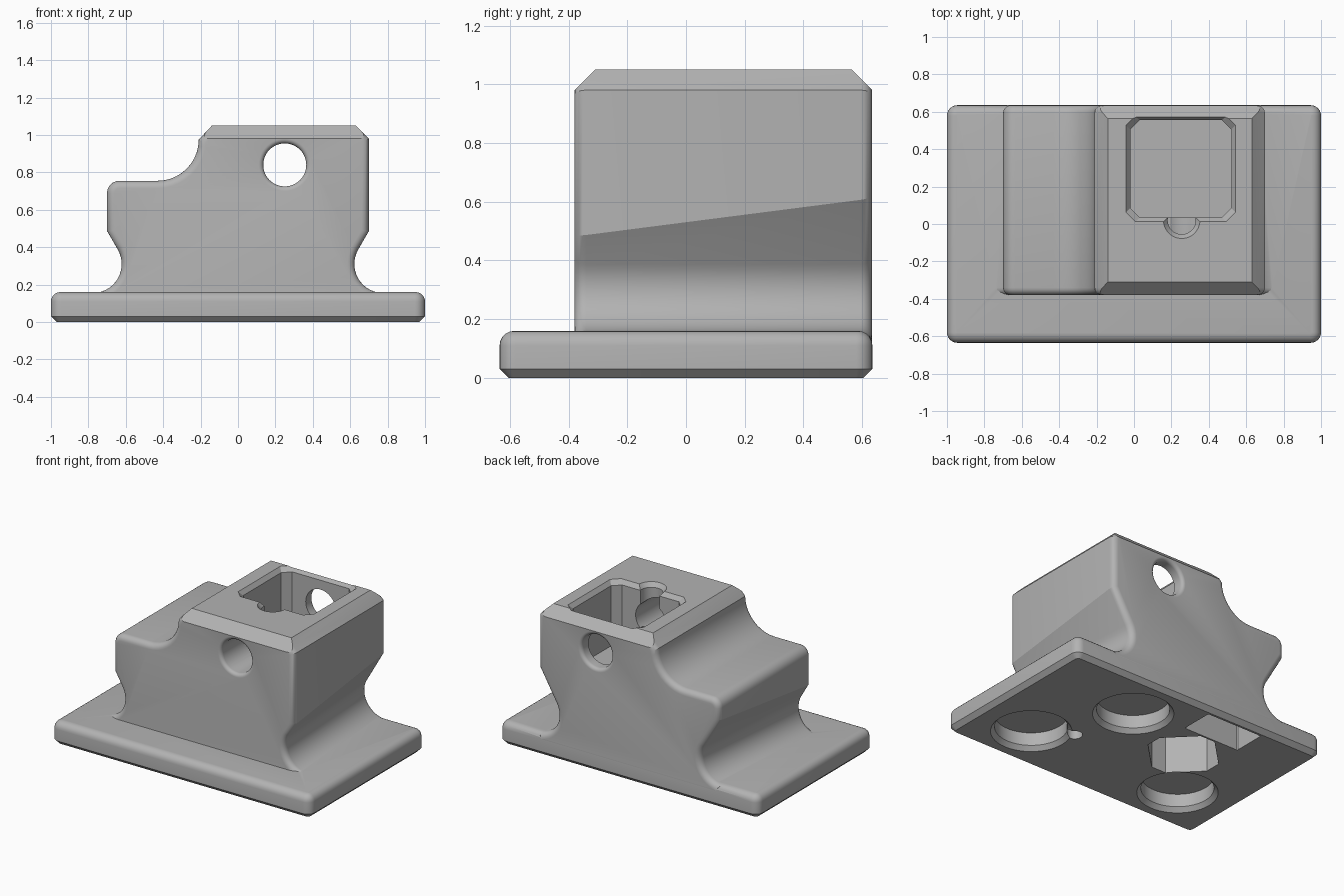
import bpy, bmesh
from math import sin, cos, pi, radians
from mathutils import Matrix, Vector

if "Cube" in bpy.data.objects:
    bpy.data.objects.remove(bpy.data.objects["Cube"])

BACK, FRONT = 0.634, -0.38

grey = bpy.data.materials.new("plain grey")
grey.use_nodes = True
grey.diffuse_color = (0.45, 0.45, 0.45, 1)
grey.node_tree.nodes["Principled BSDF"].inputs["Base Color"].default_value = grey.diffuse_color


def finish(bm, name):
    bmesh.ops.recalc_face_normals(bm, faces=bm.faces)
    mesh = bpy.data.meshes.new(name)
    bm.to_mesh(mesh)
    bm.free()
    mesh.materials.append(grey)
    obj = bpy.data.objects.new(name, mesh)
    bpy.context.collection.objects.link(obj)
    return obj


def arc(cx, cz, r, start, end, n=10):
    """Points on an arc, angles in degrees."""
    angles = [radians(start + (end - start) * i / n) for i in range(n + 1)]
    return [(cx + r * cos(a), cz + r * sin(a)) for a in angles]


def inset(points, d):
    """Move a counter-clockwise outline inwards by d."""
    pts, result = [Vector(p) for p in points], []
    for i, p in enumerate(pts):
        a = (p - pts[i - 1]).normalized()
        b = (pts[(i + 1) % len(pts)] - p).normalized()
        na, nb = Vector((-a.y, a.x)), Vector((-b.y, b.x))
        result.append(p + (na + nb) * d / (1 + na.dot(nb)))
    return result


def loft(bm, rings):
    """Skin equal-length rings of points and cap both ends."""
    loops = [[bm.verts.new(p) for p in ring] for ring in rings]
    for a, b in zip(loops, loops[1:]):
        for i in range(len(a)):
            j = (i + 1) % len(a)
            bm.faces.new((a[i], a[j], b[j], b[i]))
    bm.faces.new(loops[0])
    bm.faces.new(loops[-1])


def boolean(target, tool, operation="DIFFERENCE"):
    mod = target.modifiers.new(tool.name, "BOOLEAN")
    mod.operation, mod.object, mod.solver = operation, tool, "EXACT"
    bpy.context.view_layer.objects.active = target
    bpy.ops.object.modifier_apply(modifier=mod.name)
    bpy.data.objects.remove(tool)


def round_cutter(name, x, y, levels, n=48, along_y=False):
    """Turned cutter; levels are (height, radius) pairs."""
    bm = bmesh.new()
    ring = [(cos(2 * pi * i / n), sin(2 * pi * i / n)) for i in range(n)]
    if along_y:
        loft(bm, [[(x + r * c, h, y + r * s) for c, s in ring] for h, r in levels])
    else:
        loft(bm, [[(x + r * c, y + r * s, h) for c, s in ring] for h, r in levels])
    return finish(bm, name)


def octagon_cutter(name, x, y, hx, hy, corner, levels, turn=0):
    """Box cutter with cut corners; levels are (height, extra size) pairs."""
    rings = []
    for z, e in levels:
        a, b = hx + e, hy + e
        ring = [(a, b - corner), (a - corner, b), (corner - a, b), (-a, b - corner),
                (-a, corner - b), (corner - a, -b), (a - corner, -b), (a, corner - b)]
        rings.append([(p, q, z) for p, q in ring])
    bm = bmesh.new()
    loft(bm, rings)
    bm.transform(Matrix.Translation((x, y, 0)) @ Matrix.Rotation(radians(turn), 4, "Z"))
    return finish(bm, name)


# Base plate: round corners, round top rim, chamfered underside
bm = bmesh.new()
bmesh.ops.create_cube(bm, size=1, matrix=Matrix.Translation((0, 0, 0.08)) @ Matrix.Diagonal((2, 1.27, 0.16, 1)))
upright = [e for e in bm.edges if abs(e.verts[0].co.z - e.verts[1].co.z) > 0.1]
bmesh.ops.bevel(bm, geom=upright, offset=0.055, segments=6, profile=0.5, affect="EDGES")
for height, size, steps in ((0.16, 0.05, 5), (0, 0.03, 1)):
    rim = [e for e in bm.edges if all(abs(v.co.z - height) < 1e-4 for v in e.verts)]
    bmesh.ops.bevel(bm, geom=rim, offset=size, segments=steps, profile=0.5, affect="EDGES")
base = finish(bm, "base_and_body")


# Body: waisted, stepped profile whose undercut deepens towards the back
def body_profile(y):
    cx = 0.78 - 0.075 * (y - FRONT) / (BACK - FRONT)
    waist = arc(cx, 0.31, 0.155, 270, 150, 14)
    x, z = waist[-1]
    lip = (0.70, z + (0.70 - x) / sin(radians(30)) * cos(radians(30)))
    side = [(cx, 0.06)] + waist + [lip]
    top = [(0.70, 0.98), (0.63, 1.05), (-0.14, 1.05)]
    step = arc(-0.43, 0.975, 0.22, 0, -90) + arc(-0.635, 0.69, 0.065, 90, 180, 6)
    return side + top + step + [(-p, q) for p, q in reversed(side)]


ROUND, STEPS = 0.04, 5
quarter = [(1 - cos(pi / 2 * i / STEPS), 1 - sin(pi / 2 * i / STEPS)) for i in range(STEPS + 1)]
stations = [(FRONT + ROUND * a, ROUND * b) for a, b in quarter]
stations += [(BACK - ROUND * a, ROUND * b) for a, b in reversed(quarter)]
bm = bmesh.new()
loft(bm, [[(x, y, z) for x, z in inset(body_profile(y), d)] for y, d in stations])
for y, s in ((FRONT, -1), (BACK, 1)):
    cut = bmesh.ops.bisect_plane(bm, geom=bm.verts[:] + bm.edges[:] + bm.faces[:],
                                 plane_co=(0, y, 0.98), plane_no=Vector((0, s, 1)).normalized(), clear_outer=True)
    rim = [g for g in cut["geom_cut"] if isinstance(g, bmesh.types.BMEdge)]
    bmesh.ops.holes_fill(bm, edges=rim, sides=0)
boolean(base, finish(bm, "body"), "UNION")

# Square top pocket with a finger notch
boolean(base, octagon_cutter("pocket", 0.25, 0.295, 0.27, 0.26, 0.05,
                             [(0.6, 0), (1.02, 0), (1.06, 0.03)]))
boolean(base, round_cutter("notch", 0.255, 0.02, [(0.74, 0.075), (1.02, 0.075), (1.06, 0.105)]))

# Cross hole with rounded mouths
mouth = [(0.025 * a, 0.115 + 0.025 * b) for a, b in quarter]
levels = [(FRONT - 0.01, 0.142)] + [(FRONT + h, r) for h, r in mouth]
levels += [(BACK - h, r) for h, r in reversed(mouth)] + [(BACK + 0.01, 0.142)]
boolean(base, round_cutter("cross_hole", 0.25, 0.84, levels, along_y=True))

# Round sockets underneath with chamfered mouths
for x, y in ((0.25, 0.29), (0.6, -0.29), (-0.6, -0.29)):
    boolean(base, round_cutter("socket", x, y, [(-0.01, 0.265), (0.03, 0.23), (0.12, 0.23)]))
boolean(base, round_cutter("socket_notch", 0.36, -0.15, [(-0.01, 0.05), (0.1, 0.05)], 16))

# Diagonal recess and slot underneath
boolean(base, octagon_cutter("recess", -0.32, 0.1, 0.22, 0.21, 0.08, [(-0.01, 0), (0.3, 0)], turn=45))
boolean(base, octagon_cutter("slot", -0.33, 0.475, 0.215, 0.115, 0.005, [(-0.01, 0), (0.25, 0)]))

bpy.ops.object.select_all(action="DESELECT")
base.select_set(True)
bpy.context.view_layer.objects.active = base
bpy.ops.object.shade_smooth_by_angle(angle=radians(25))
